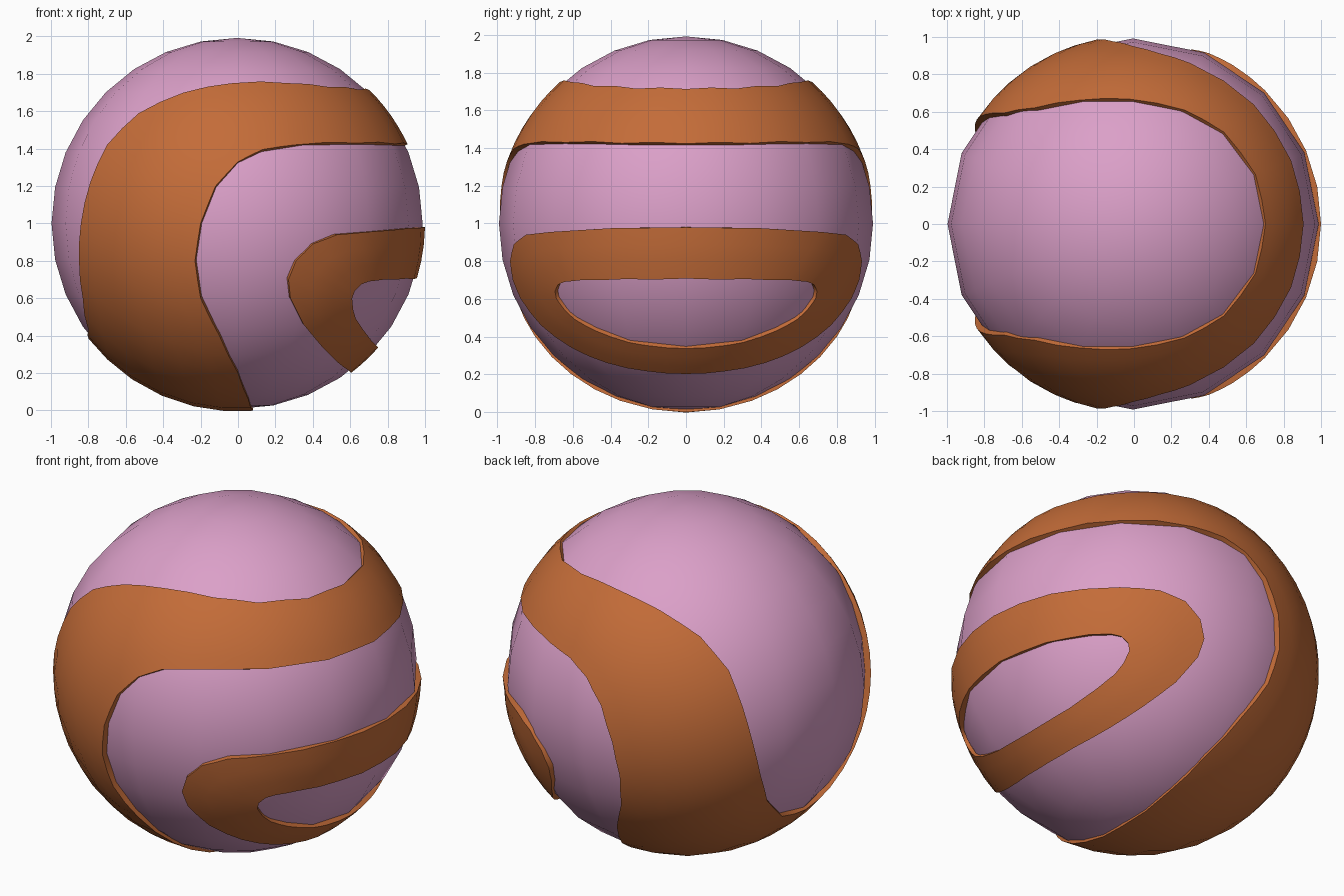
import bpy, bmesh, math
from mathutils import Vector

if "Cube" in bpy.data.objects:
    bpy.data.objects.remove(bpy.data.objects["Cube"])

CENTRE = Vector((-0.005, 0, 1))
R_BALL, R_BAND, R_INNER = 0.992, 1.005, 0.965


def material(name, colour):
    m = bpy.data.materials.new(name)
    m.diffuse_color = (*colour, 1)
    m.use_nodes = True
    m.node_tree.nodes["Principled BSDF"].inputs["Base Color"].default_value = m.diffuse_color
    return m


PINK = material("pink", (0.71, 0.35, 0.58))
ORANGE = material("orange", (0.55, 0.15, 0.04))


def half_edge(points):
    """Lift (x, z) outline points onto the front half of the unit sphere."""
    out = []
    for i, (x, z) in enumerate(points):
        dx, dz = (x - CENTRE.x) / R_BAND, (z - CENTRE.z) / R_BAND
        y2 = 1 - dx * dx - dz * dz
        on_seam = i in (0, len(points) - 1)
        y = 0 if on_seam else -math.sqrt(max(0, y2))
        out.append(Vector((dx, y, dz)).normalized())
    # one extra point between neighbours
    fine = [out[0]]
    for a, b in zip(out, out[1:]):
        fine += [(a + b).normalized(), b]
    return fine


def closed_edge(points):
    front = half_edge(points)
    back = [Vector((p.x, -p.y, p.z)) for p in front[-2:0:-1]]
    return front + back


def band(name, edge_a, edge_b, columns):
    """Raised closed strip between two outlines, mirrored front to back."""
    bm = bmesh.new()
    rings = []
    for a, b in zip(closed_edge(edge_a), closed_edge(edge_b)):
        dirs = [a.lerp(b, i / columns).normalized() for i in range(columns + 1)]
        section = [d * R_BAND for d in dirs] + [d * R_INNER for d in reversed(dirs)]
        rings.append([bm.verts.new(p + CENTRE) for p in section])
    n, k = len(rings), len(rings[0])
    for i in range(n):
        r, s = rings[i], rings[(i + 1) % n]
        for j in range(k):
            bm.faces.new((r[j], r[(j + 1) % k], s[(j + 1) % k], s[j]))
    bmesh.ops.recalc_face_normals(bm, faces=bm.faces[:])
    finish(name, bm, ORANGE)


def finish(name, bm, mat):
    mesh = bpy.data.meshes.new(name)
    bm.to_mesh(mesh)
    bm.free()
    mesh.materials.append(mat)
    obj = bpy.data.objects.new(name, mesh)
    bpy.context.collection.objects.link(obj)
    bpy.ops.object.select_all(action='DESELECT')
    obj.select_set(True)
    bpy.context.view_layer.objects.active = obj
    bpy.ops.object.shade_smooth_by_angle(angle=math.radians(40))


# Ball
bm = bmesh.new()
bmesh.ops.create_uvsphere(bm, u_segments=16, v_segments=16, radius=R_BALL)
bmesh.ops.translate(bm, verts=bm.verts[:], vec=CENTRE)
finish("ball", bm, PINK)

# Wide band sweeping over the upper right side and under the left
band("wide_band",
     [(.70, 1.71), (.65, 1.715), (.48, 1.73), (.27, 1.75), (-.03, 1.75),
      (-.29, 1.70), (-.53, 1.59), (-.70, 1.42), (-.79, 1.22), (-.84, 1.0),
      (-.85, .80), (-.83, .60), (-.80, .43), (-.79, .39)],
     [(.90, 1.42), (.84, 1.425), (.64, 1.43), (.30, 1.42), (.13, 1.395),
      (.0, 1.33), (-.12, 1.20), (-.20, 1.0), (-.23, .80), (-.20, .60),
      (-.10, .40), (.0, .20), (.055, .06), (.08, .0)], 6)

# Small oval ring on the lower right side
band("oval_ring",
     [(.99, .98), (.92, .975), (.70, .955), (.53, .94), (.40, .89),
      (.31, .80), (.27, .70), (.28, .60), (.35, .46), (.45, .34),
      (.53, .26), (.59, .215), (.60, .21)],
     [(.95, .71), (.90, .705), (.78, .70), (.70, .69), (.66, .675),
      (.625, .64), (.61, .60), (.615, .54), (.63, .49), (.67, .43),
      (.715, .37), (.735, .352), (.74, .345)], 3)
